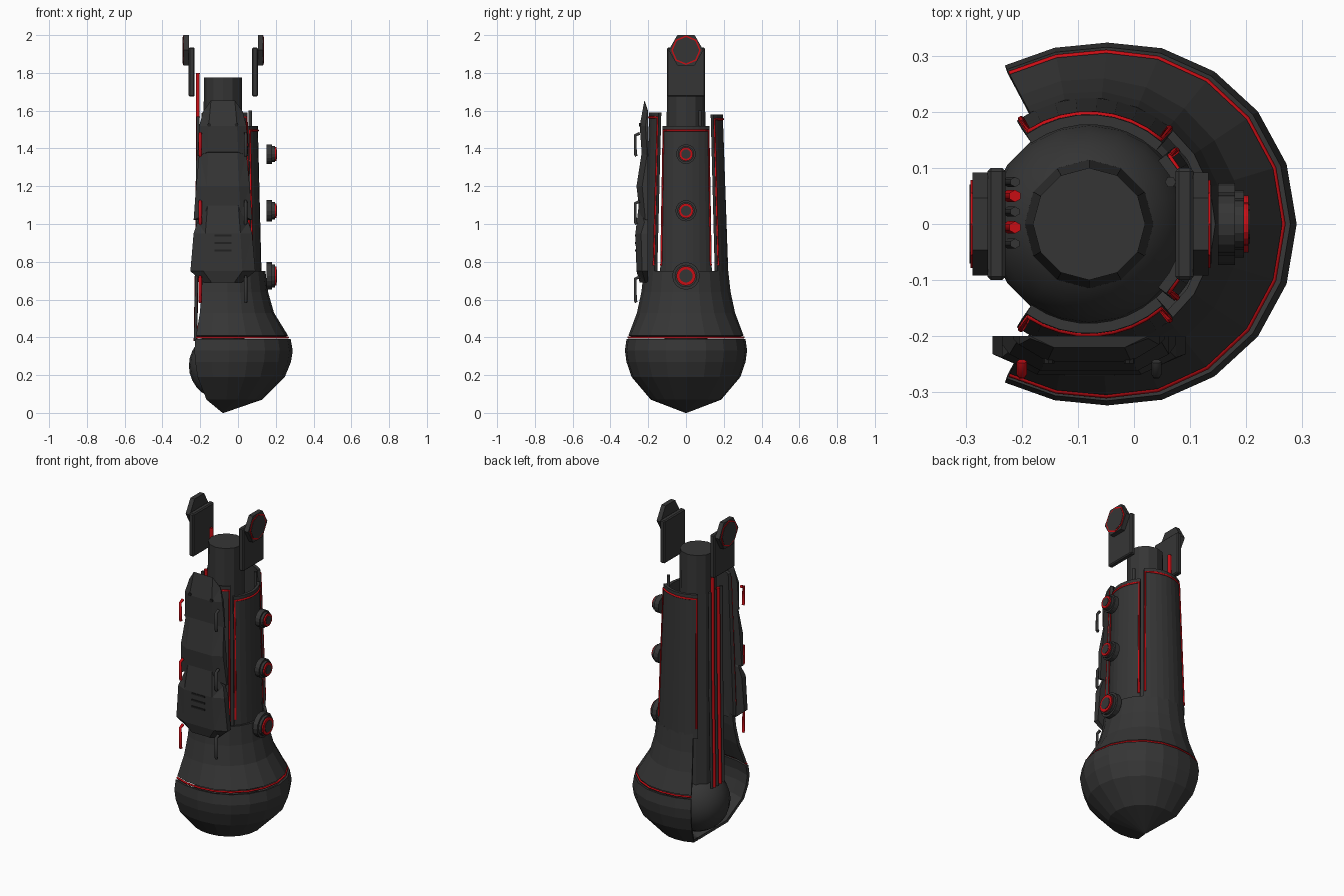
import bpy, bmesh
from math import sin, cos, radians
from mathutils import Matrix, Vector

if "Cube" in bpy.data.objects:
    bpy.data.objects.remove(bpy.data.objects["Cube"])

AXIS_X = -0.08  # vertical axis of the limb


def material(name, rgb):
    m = bpy.data.materials.new(name)
    m.use_nodes = True
    m.diffuse_color = (*rgb, 1)
    m.node_tree.nodes["Principled BSDF"].inputs["Base Color"].default_value = (*rgb, 1)
    return m


GREY = material("dark grey", (0.036, 0.036, 0.036))
RED = material("red trim", (0.58, 0.004, 0.007))
BLACK = material("near black", (0.015, 0.015, 0.015))


def add(name, mesh, mat):
    ob = bpy.data.objects.new(name, mesh)
    bpy.context.collection.objects.link(ob)
    mesh.materials.append(mat)
    return ob


def from_bmesh(name, bm, mat):
    mesh = bpy.data.meshes.new(name)
    bmesh.ops.recalc_face_normals(bm, faces=bm.faces)
    bm.to_mesh(mesh)
    bm.free()
    return add(name, mesh, mat)


def prism(name, centre, r1, r2, depth, axis="Z", sides=12, mat=GREY):
    turn = {"Z": Matrix(), "X": Matrix.Rotation(radians(90), 4, "Y"),
            "Y": Matrix.Rotation(radians(90), 4, "X")}[axis]
    bm = bmesh.new()
    bmesh.ops.create_cone(bm, cap_ends=True, segments=sides, radius1=r1, radius2=r2,
                          depth=depth, matrix=Matrix.Translation(centre) @ turn)
    return from_bmesh(name, bm, mat)


def box(name, centre, size, mat=GREY, bevel=0):
    bm = bmesh.new()
    bmesh.ops.create_cube(bm, size=1, matrix=Matrix.Translation(centre) @ Matrix.Diagonal((*size, 1)))
    ob = from_bmesh(name, bm, mat)
    if bevel:
        mod = ob.modifiers.new("bevel", "BEVEL")
        mod.width = bevel
        mod.segments = 1
    return ob


def tube(name, points, radius, mat=RED):
    cu = bpy.data.curves.new(name, "CURVE")
    cu.dimensions = "3D"
    cu.bevel_depth = radius
    cu.bevel_resolution = 1
    cu.use_fill_caps = True
    sp = cu.splines.new("POLY")
    sp.points.add(len(points) - 1)
    for p, co in zip(sp.points, points):
        p.co = (*co, 1)
    return add(name, cu, mat)


def around(angle, z, r, stretch=0):
    """Point around the limb axis, stretched outwards towards +x."""
    a = radians(angle)
    r *= 1 + stretch * max(cos(a), 0)
    return Vector((AXIS_X + r * cos(a), r * sin(a), z))


def arc_shell(name, rows, a0, a1, n, thickness):
    """Open curved wall through rows of (z, radius, stretch)."""
    verts = [around(a0 + (a1 - a0) * i / n, *row) for row in rows for i in range(n + 1)]
    faces = []
    for j in range(len(rows) - 1):
        for i in range(n):
            k = j * (n + 1) + i
            faces.append((k, k + 1, k + n + 2, k + n + 1))
    mesh = bpy.data.meshes.new(name)
    mesh.from_pydata(verts, [], faces)
    ob = add(name, mesh, GREY)
    mod = ob.modifiers.new("thickness", "SOLIDIFY")
    mod.thickness = thickness
    mod.offset = -1
    return ob


# Core column and ball joint
prism("core_column", (AXIS_X, 0, 1.06), 0.115, 0.1, 1.43)
bm = bmesh.new()
bmesh.ops.create_uvsphere(bm, u_segments=20, v_segments=14, radius=0.18,
                          matrix=Matrix.Translation((AXIS_X, 0, 0.25)))
ball = from_bmesh("ball_joint", bm, GREY)
ball.data.shade_smooth()

# Flared foot shell in two parts, with a red seam between
SPAN = 118
arc_shell("foot_bowl", [(0, 0.004, 0), (0.07, 0.185, 0.12), (0.19, 0.285, 0.15),
                        (0.27, 0.312, 0.155), (0.33, 0.32, 0.156), (0.39, 0.312, 0.15)],
          -SPAN, SPAN, 14, 0.016)
arc_shell("foot_collar", [(0.41, 0.302, 0.14), (0.53, 0.26, 0.04), (0.64, 0.237, 0.01), (0.75, 0.225, 0)],
          -SPAN, SPAN, 14, 0.016)
tube("foot_seam", [around(-SPAN + 2 * SPAN * i / 14, 0.4, 0.302, 0.14) for i in range(15)], 0.006)


# Tapered upper panels with red edging
def panel(name, a0, a1, top, base_r, top_r):
    z0 = 0.72
    arc_shell(name, [(z0, base_r, 0), (top, top_r, 0)], a0, a1, 8, 0.018)

    def radius(z):
        return base_r + (top_r - base_r) * (z - z0) / (top - z0)

    lo, hi, zt = a0 + 2, a1 - 2, top - 0.025
    path = [around(lo, 0.78, radius(0.78))]
    path += [around(lo + (hi - lo) * i / 8, zt, radius(zt)) for i in range(9)]
    path.append(around(hi, 0.78, radius(0.78)))
    tube(name + "_edging", path, 0.006)


panel("back_panel", 48, 125, 1.58, 0.225, 0.195)
panel("front_panel", -125, -48, 1.59, 0.225, 0.195)
panel("left_panel", -42, 42, 1.52, 0.205, 0.185)

# Pipes in the open side
for i, y in enumerate((0.075, 0.05, 0.022, -0.006, -0.035)):
    red = i % 2 == 1
    top = 1.8 if i == 1 else 1.57
    tube("side_pipe", [(-0.225, y, 0.38), (-0.215, y, 1.0), (-0.212, y, top)],
         0.011 if red else 0.009, RED if red else GREY)
tube("inner_pipe", [(0.065, 0.075, 0.4), (0.065, 0.075, 1.6)], 0.01, GREY)

# Top brackets with hexagonal bosses
for side, x in ((-1, -0.245), (1, 0.09)):
    label = "left" if side > 0 else "right"
    box(label + "_bracket", (x, 0, 1.805), (0.032, 0.2, 0.26), bevel=0.006)
    prism(label + "_boss", (x + side * 0.029, 0, 1.92), 0.092, 0.092, 0.028, "X", 6)
    prism(label + "_boss_ring", (x + side * 0.043, 0, 1.92), 0.078, 0.078, 0.006, "X", 8, RED)
    prism(label + "_boss_cap", (x + side * 0.045, 0, 1.92), 0.07, 0.07, 0.006, "X", 8)

# Round knobs down the left side
for z, r in ((0.725, 0.073), (1.07, 0.056), (1.37, 0.052)):
    prism("knob_base", (0.165, 0, z), r, r, 0.03, "X", 16)
    prism("knob_step", (0.187, 0, z), r * 0.82, r * 0.82, 0.018, "X", 16)
    prism("knob_ring", (0.2, 0, z), r * 0.7, r * 0.7, 0.009, "X", 16, RED)
    prism("knob_cap", (0.203, 0, z), r * 0.48, r * 0.48, 0.008, "X", 16)


# Stacked faceted armour on the front
def armour(name, rows, back=-0.2):
    """Rows of (z, half width, front y, drop of outer corners), from the top down."""
    bm = bmesh.new()
    rings = []
    for z, w, y, drop in rows:
        ring = [(-w, back, z - drop), (-w, min(y + 0.03, back - 0.004), z - drop), (-0.6 * w, y, z),
                (0.6 * w, y, z), (w, min(y + 0.03, back - 0.004), z - drop), (w, back, z - drop)]
        rings.append([bm.verts.new((AXIS_X + px, py, pz)) for px, py, pz in ring])
    for a, b in zip(rings, rings[1:]):
        for i in range(6):
            j = (i + 1) % 6
            bm.faces.new((a[i], a[j], b[j], b[i]))
    bm.faces.new(rings[0])
    bm.faces.new(rings[-1])
    bmesh.ops.triangulate(bm, faces=bm.faces)
    from_bmesh(name, bm, GREY)


armour("upper_armour", [(1.655, 0.105, -0.22, 0.06), (1.52, 0.125, -0.245, 0), (1.38, 0.135, -0.235, 0.02)])
armour("middle_armour", [(1.42, 0.125, -0.228, 0.04), (1.2, 0.142, -0.262, 0), (1.05, 0.155, -0.245, 0.03)])
armour("lower_armour", [(1.1, 0.135, -0.25, 0.09), (0.95, 0.155, -0.268, 0),
                        (0.75, 0.172, -0.262, 0), (0.69, 0.1, -0.245, 0)])
for z in (0.94, 0.9, 0.86):
    box("armour_slot", (AXIS_X, -0.267, z), (0.09, 0.008, 0.01), BLACK)

# Bolts and clip rods, both sides of the armour
for side in (-1, 1):
    prism("armour_bolt", (AXIS_X + side * 0.072, -0.244, 1.525), 0.01, 0.01, 0.009, "Y", 8, BLACK)
    for z0, z1 in ((0.585, 0.72), (1.0, 1.12), (1.36, 1.48)):
        x = AXIS_X + side * 0.12
        tube("clip_rod", [(x, -0.245, z1), (x, -0.268, z1 - 0.01), (x, -0.268, z0 + 0.01), (x, -0.262, z0)],
             0.009, RED if side < 0 else GREY)
